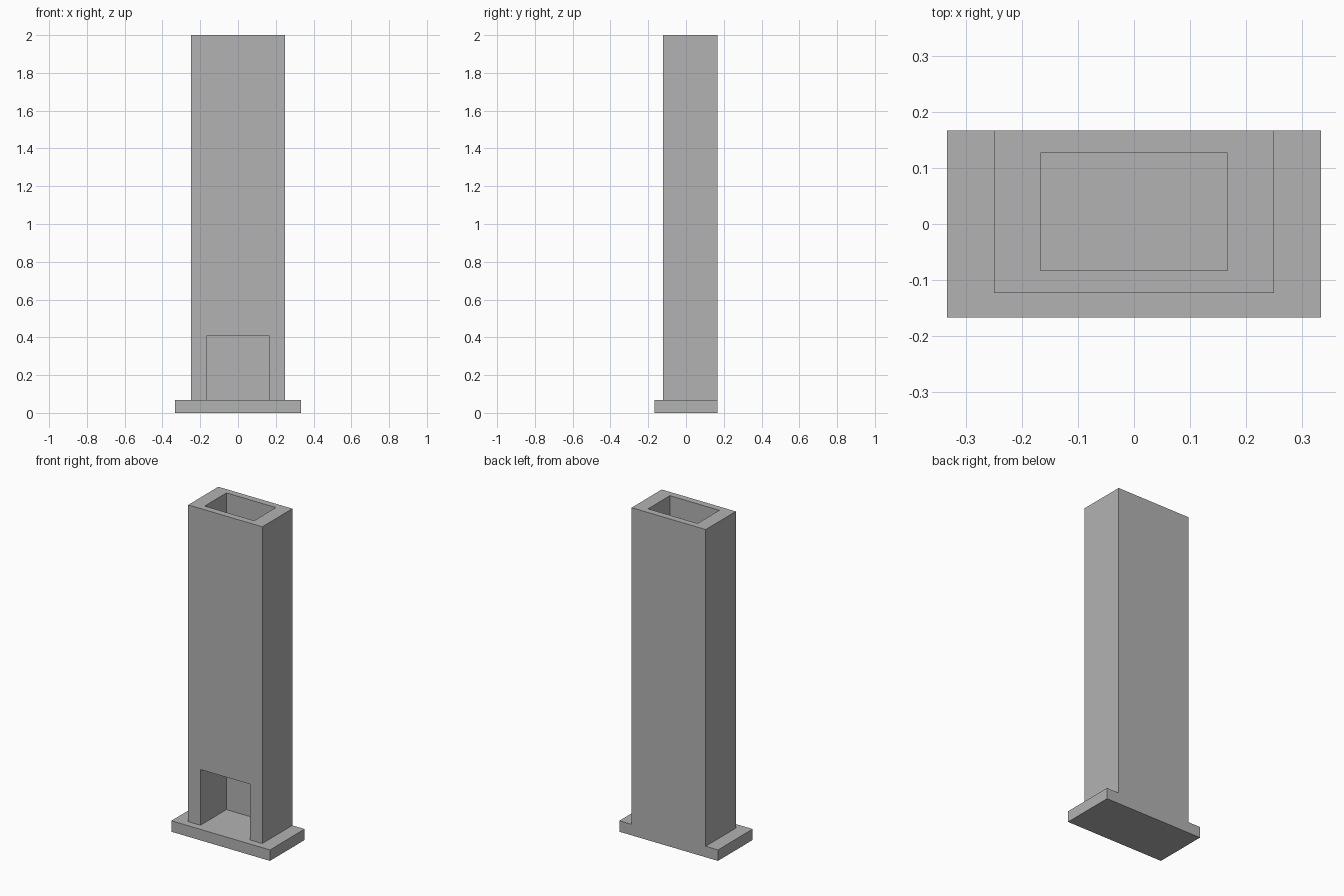
import bpy
import bmesh

default = bpy.data.objects.get("Cube")
if default:
    bpy.data.objects.remove(default, do_unlink=True)

GREY = (0.45, 0.45, 0.45, 1.0)
stone = bpy.data.materials.new("grey_stone")
stone.use_nodes = True
stone.diffuse_color = GREY
stone.node_tree.nodes["Principled BSDF"].inputs["Base Color"].default_value = GREY


def prism(name, profile, half_width):
    """Extrude a closed (y, z) profile along x, centred on x = 0."""
    bm = bmesh.new()
    face = bm.faces.new([bm.verts.new((-half_width, y, z)) for y, z in profile])
    result = bmesh.ops.extrude_face_region(bm, geom=[face])
    moved = [v for v in result["geom"] if isinstance(v, bmesh.types.BMVert)]
    bmesh.ops.translate(bm, verts=moved, vec=(2 * half_width, 0, 0))
    bmesh.ops.recalc_face_normals(bm, faces=bm.faces)
    mesh = bpy.data.meshes.new(name)
    bm.to_mesh(mesh)
    bm.free()
    mesh.materials.append(stone)
    obj = bpy.data.objects.new(name, mesh)
    bpy.context.collection.objects.link(obj)
    return obj


def rect(y0, y1, z0, z1):
    return [(y0, z0), (y1, z0), (y1, z1), (y0, z1)]


BACK, FRONT = 0.167, -0.123
FLUE_BACK, FLUE_FRONT = 0.127, -0.083
HEARTH_TOP, OPENING_TOP, TOP = 0.067, 0.407, 2.0
OVER = 0.05  # cutter overshoot

# Hearth slab
prism("hearth_slab", rect(-BACK, BACK, 0, HEARTH_TOP), 0.333)

# Chimney stack, flush with the back of the slab
stack = prism("chimney_stack", rect(FRONT, BACK, HEARTH_TOP, TOP), 0.25)

# L-shaped hollow: fire opening through the front plus flue up to the top
hollow = prism("hollow_cutter", [
    (FRONT - OVER, HEARTH_TOP - OVER),
    (FLUE_BACK, HEARTH_TOP - OVER),
    (FLUE_BACK, TOP + OVER),
    (FLUE_FRONT, TOP + OVER),
    (FLUE_FRONT, OPENING_TOP),
    (FRONT - OVER, OPENING_TOP),
], 0.167)
hollow.hide_render = True
hollow.hide_set(True)

cut = stack.modifiers.new("hollow", "BOOLEAN")
cut.operation = "DIFFERENCE"
cut.solver = "EXACT"
cut.object = hollow
